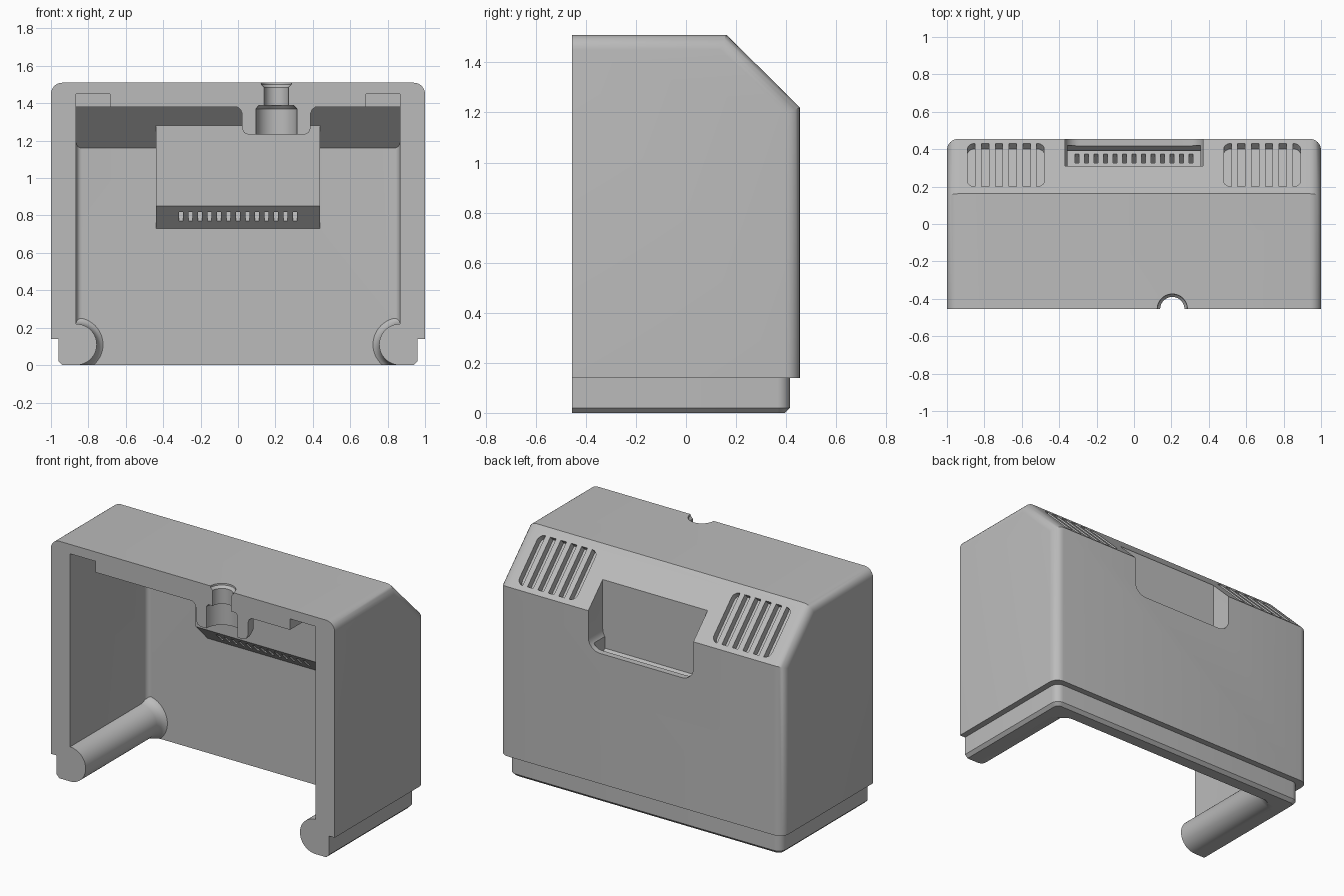
import bpy, bmesh, math
from mathutils import Matrix, Vector

if "Cube" in bpy.data.objects:
    bpy.data.objects.remove(bpy.data.objects["Cube"], do_unlink=True)

FRONT, BACK, TOP = -0.455, 0.455, 1.51
AHEAD = -0.8          # parts run past the front plane, then get trimmed flush
HOLE_X = 0.205


def to_object(name, bm):
    bmesh.ops.recalc_face_normals(bm, faces=bm.faces)
    mesh = bpy.data.meshes.new(name)
    bm.to_mesh(mesh)
    bm.free()
    obj = bpy.data.objects.new(name, mesh)
    bpy.context.scene.collection.objects.link(obj)
    return obj


def round_edges(bm, rule, radius, segments=6):
    edges = [e for e in bm.edges if rule(e.verts[0].co, e.verts[1].co)]
    bmesh.ops.bevel(bm, geom=edges, offset=radius, segments=segments,
                    profile=0.5, affect='EDGES', clamp_overlap=True)


def prism(name, profile, x0, x1, rule=None, radius=0.05, segments=6):
    """Side profile in y, z pushed from x0 to x1."""
    bm = bmesh.new()
    face = bm.faces.new([bm.verts.new((x0, y, z)) for y, z in profile])
    out = bmesh.ops.extrude_face_region(bm, geom=[face])
    moved = [v for v in out["geom"] if isinstance(v, bmesh.types.BMVert)]
    bmesh.ops.translate(bm, verts=moved, vec=(x1 - x0, 0, 0))
    if rule:
        round_edges(bm, rule, radius, segments)
    return to_object(name, bm)


def box(name, centre, size, tilt=0, rule=None, radius=0.04):
    bm = bmesh.new()
    bmesh.ops.create_cube(bm, size=1, matrix=Matrix.Diagonal((*size, 1)))
    if rule:
        round_edges(bm, rule, radius, 5)
    bm.transform(Matrix.Translation(centre) @ Matrix.Rotation(tilt, 4, 'X'))
    return to_object(name, bm)


def lathe(name, profile, matrix, steps=48):
    """Radius, height profile turned about z, then placed by matrix."""
    bm = bmesh.new()
    rings = [[bm.verts.new((r * math.cos(math.tau * i / steps),
                            r * math.sin(math.tau * i / steps), h))
              for i in range(steps)] for r, h in profile]
    for low, high in zip(rings, rings[1:]):
        for i in range(steps):
            j = (i + 1) % steps
            bm.faces.new((low[i], low[j], high[j], high[i]))
    bm.faces.new(rings[0])
    bm.faces.new(rings[-1])
    bm.transform(matrix)
    return to_object(name, bm)


def trim(obj, point, normal):
    """Cut away everything on the normal side and cap the cut."""
    bm = bmesh.new()
    bm.from_mesh(obj.data)
    cut = bmesh.ops.bisect_plane(bm, geom=bm.verts[:] + bm.edges[:] + bm.faces[:],
                                 dist=1e-5, plane_co=point, plane_no=normal, clear_outer=True)
    edges = [e for e in cut["geom_cut"] if isinstance(e, bmesh.types.BMEdge) and e.is_boundary]
    bmesh.ops.holes_fill(bm, edges=edges, sides=0)
    bmesh.ops.recalc_face_normals(bm, faces=bm.faces)
    bm.to_mesh(obj.data)
    bm.free()


def combine(target, tool, operation):
    mod = target.modifiers.new("combine", 'BOOLEAN')
    mod.operation, mod.solver, mod.object = operation, 'EXACT', tool
    graph = bpy.context.evaluated_depsgraph_get()
    graph.update()
    mesh = bpy.data.meshes.new_from_object(target.evaluated_get(graph))
    target.modifiers.clear()
    target.data = mesh
    bpy.data.objects.remove(tool, do_unlink=True)


def add(tool):
    combine(shell, tool, 'UNION')


def cut(tool):
    combine(shell, tool, 'DIFFERENCE')


def is_side_edge(a, b):
    """Edges round the side faces, without the front and underside ones."""
    return (abs(a.x - b.x) < 1e-4 and not (a.y < -0.7 and b.y < -0.7)
            and not (a.z < 0.15 and b.z < 0.15))


# Outer body with sloped upper back
shell = prism("housing_shell", [(AHEAD, 0.14), (BACK, 0.14), (BACK, 1.22), (0.162, TOP), (AHEAD, TOP)],
              -1, 1, is_side_edge, 0.06)

# Stepped plinth with a chamfered foot
plinth = prism("plinth", [(AHEAD, 0), (0.415, 0), (0.415, 0.25), (AHEAD, 0.25)], -0.96, 0.96,
               lambda a, b: abs(a.x - b.x) < 1e-4 and min(a.y, b.y) > 0.4, 0.05)
bm = bmesh.new()
bm.from_mesh(plinth.data)
round_edges(bm, lambda a, b: max(a.z, b.z) < 1e-4 and max(a.y, b.y) > AHEAD + 0.01, 0.02, 1)
bm.to_mesh(plinth.data)
bm.free()
add(plinth)

# Main cavity, open to the front and below
cut(prism("cavity", [(-1, -0.3), (0.32, -0.3), (0.32, 1.16), (0.10, 1.38), (-1, 1.38)], -0.865, 0.865,
          lambda a, b: abs(a.x - b.x) < 1e-4 and min(a.y, b.y) > 0.3, 0.03))

# Round rails along the lower side walls, flared at the back
for side in (-1, 1):
    place = Matrix.Translation((side * 0.865, 0, 0.11)) @ Matrix.Rotation(-math.pi / 2, 4, 'X')
    rail = lathe("rail", [(0.11, AHEAD + 0.02), (0.11, 0.26), (0.118, 0.29), (0.13, 0.31),
                          (0.15, 0.325), (0.15, 0.35)], place)
    trim(rail, Vector((0, 0, 0)), Vector((0, 0, -1)))
    trim(rail, Vector((side * 0.92, 0, 0)), Vector((side, 0, 0)))
    add(rail)

# Inner bulge behind the grip recess
add(prism("recess_bulge", [(0.20, 0.85), (0.33, 0.72), (0.40, 0.72), (0.40, 1.2), (0.28, 1.32), (0.20, 1.30)],
          -0.438, 0.438))

# Grip recess: wide opening above a lip, sloped trough behind it
cut(prism("recess_opening", [(0.31, 0.97), (0.6, 0.97), (0.6, 1.7), (0.31, 1.7)], -0.37, 0.37,
          lambda a, b: abs(a.x - b.x) < 1e-4 and max(a.z, b.z) < 1, 0.08))
cut(prism("recess_trough", [(0.31, 0.93), (0.39, 0.85), (0.39, 0.94), (0.42, 0.975), (0.42, 1.1), (0.31, 1.1)],
          -0.355, 0.355))

# Row of drain slots through the trough floor
for i in range(13):
    cut(box("drain_slot", ((i - 6) * 0.0507, 0.303, 0.843), (0.022, 0.17, 0.07), math.pi / 4))

# Blind vent grilles on the slope
for side in (-1, 1):
    centre = Vector((side * 0.685, 0.315, 1.357))
    panel = box("vent_panel", centre, (0.41, 0.325, 0.08), -math.pi / 4,
                lambda a, b: abs(a.z - b.z) > 0.01)
    for i in range(5):
        rib = box("vent_rib", centre + Vector(((i - 2) * 0.0737, 0, 0)), (0.034, 0.5, 0.2), -math.pi / 4)
        combine(panel, rib, 'DIFFERENCE')
    cut(panel)

# Shallow ceiling pockets at the front corners
for side in (-1, 1):
    cut(box("corner_pocket", (side * 0.775, -0.6, 1.375), (0.18, 0.6, 0.15)))

# Cable boss hanging from the ceiling and its stepped hole
hole_place = Matrix.Translation((HOLE_X, FRONT, 0))
add(lathe("cable_boss", [(0.15, 1.232), (0.172, 1.242), (0.183, 1.265), (0.183, 1.345), (0.192, 1.367),
                         (0.215, 1.385), (0.215, 1.43)], hole_place))
cut(lathe("cable_hole", [(0.11, 1.2), (0.11, 1.37), (0.095, 1.387), (0.065, 1.387), (0.065, 1.485),
                         (0.08, 1.5), (0.085, 1.55)], hole_place))

# Flush front plane
trim(shell, Vector((0, FRONT, 0)), Vector((0, -1, 0)))

# Plain grey finish
grey = bpy.data.materials.new("grey_plastic")
grey.use_nodes = True
colour = (0.5, 0.5, 0.5, 1)
grey.diffuse_color = colour
grey.node_tree.nodes["Principled BSDF"].inputs["Base Color"].default_value = colour
shell.data.materials.clear()
shell.data.materials.append(grey)
for poly in shell.data.polygons:
    poly.material_index = 0
bpy.ops.object.select_all(action='DESELECT')
shell.select_set(True)
bpy.context.view_layer.objects.active = shell
bpy.ops.object.shade_smooth_by_angle(angle=math.radians(30))
